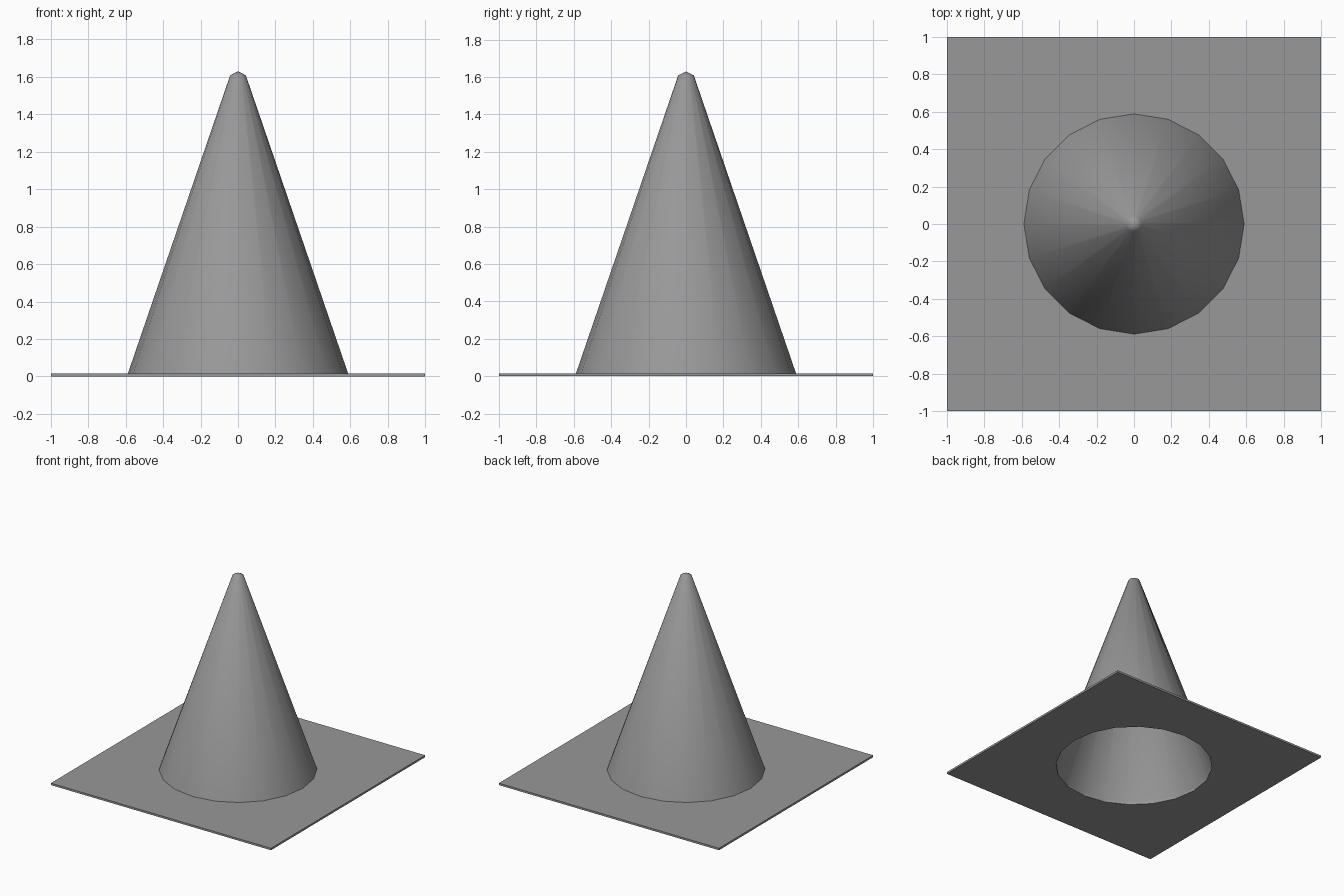
import bpy, bmesh
from math import cos, sin, pi

if "Cube" in bpy.data.objects:
    bpy.data.objects.remove(bpy.data.objects["Cube"])

SIDES = 20
PLATE_H = 0.016
BASE_R = 0.588

# Dark grey rubber shared by both parts
rubber = bpy.data.materials.new("dark_grey")
rubber.diffuse_color = (0.314, 0.314, 0.314, 1)
rubber.use_nodes = True
rubber.node_tree.nodes["Principled BSDF"].inputs["Base Color"].default_value = rubber.diffuse_color


def ring(bm, radius, z):
    return [bm.verts.new((radius * cos(2 * pi * i / SIDES),
                          radius * sin(2 * pi * i / SIDES), z)) for i in range(SIDES)]


def loop_edges(bm, verts):
    return [bm.edges.new((verts[i - 1], verts[i])) for i in range(len(verts))]


def finish(bm, name):
    mesh = bpy.data.meshes.new(name)
    bm.to_mesh(mesh)
    bm.free()
    mesh.materials.append(rubber)
    obj = bpy.data.objects.new(name, mesh)
    bpy.context.collection.objects.link(obj)
    return obj


# Square base plate with a round opening under the cone
bm = bmesh.new()
square = [bm.verts.new((x, y, 0)) for x, y in ((-1, -1), (1, -1), (1, 1), (-1, 1))]
edges = loop_edges(bm, square) + loop_edges(bm, ring(bm, BASE_R, 0))
bmesh.ops.triangle_fill(bm, edges=edges, use_beauty=True, normal=(0, 0, 1))
grown = bmesh.ops.extrude_face_region(bm, geom=bm.faces[:], use_keep_orig=True)
top = [v for v in grown["geom"] if isinstance(v, bmesh.types.BMVert)]
bmesh.ops.translate(bm, verts=top, vec=(0, 0, PLATE_H))
bmesh.ops.recalc_face_normals(bm, faces=bm.faces[:])
finish(bm, "base_plate")

# Hollow cone shell, open at the bottom, with a small blunt tip
bm = bmesh.new()
low, high = ring(bm, BASE_R, PLATE_H), ring(bm, 0.042, 1.608)
tip = bm.verts.new((0, 0, 1.63))
for i in range(SIDES):
    bm.faces.new((low[i - 1], low[i], high[i], high[i - 1]))
    bm.faces.new((high[i - 1], high[i], tip))
cone = finish(bm, "cone_body")

# Smooth the whole cone, including the rounded tip
bpy.context.view_layer.objects.active = cone
cone.select_set(True)
bpy.ops.object.shade_smooth_by_angle(angle=pi / 3)
